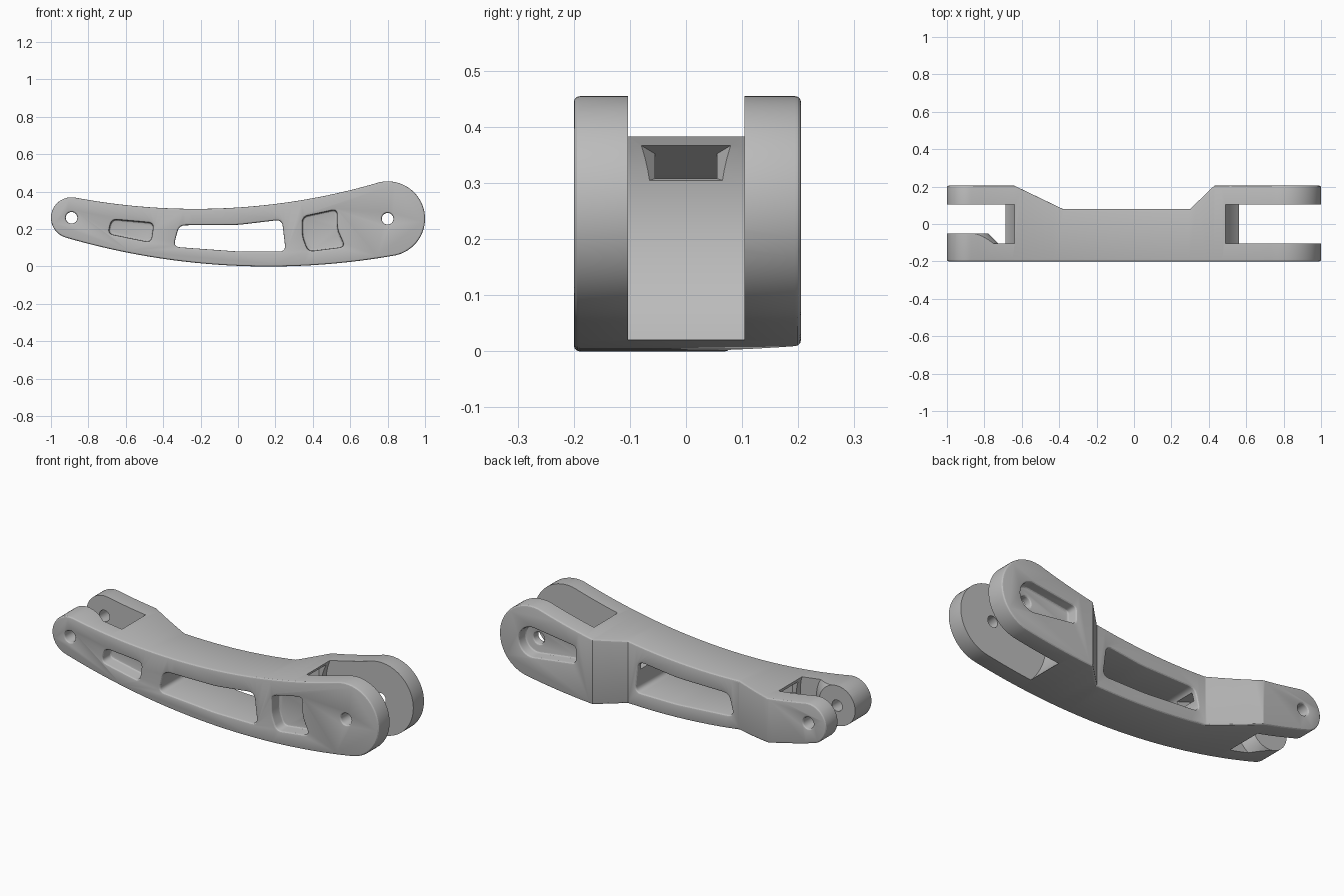
import bpy, bmesh
from math import sin, cos, atan2, radians, pi
from mathutils import Vector

old = bpy.data.objects.get("Cube")
if old:
    bpy.data.objects.remove(old, do_unlink=True)

metal = bpy.data.materials.new("plain grey")
metal.use_nodes = True
GREY = (0.5, 0.5, 0.5, 1)
metal.diffuse_color = GREY
metal.node_tree.nodes["Principled BSDF"].inputs["Base Color"].default_value = GREY

FRONT, BACK = -0.2, 0.205
SMALL, BIG = (-0.89, 0.26), (0.8, 0.255)   # hinge centres in x, z


def loft(name, rings):
    """Closed solid through matching rings of points."""
    bm = bmesh.new()
    loops = [[bm.verts.new(p) for p in ring] for ring in rings]
    n = len(loops[0])
    for a, b in zip(loops, loops[1:]):
        for i in range(n):
            bm.faces.new((a[i], a[(i + 1) % n], b[(i + 1) % n], b[i]))
    bm.faces.new(loops[0])
    bm.faces.new(loops[-1][::-1])
    bmesh.ops.recalc_face_normals(bm, faces=bm.faces)
    mesh = bpy.data.meshes.new(name)
    bm.to_mesh(mesh)
    bm.free()
    ob = bpy.data.objects.new(name, mesh)
    bpy.context.collection.objects.link(ob)
    mesh.materials.append(metal)
    return ob


def prism(name, pts, y0, y1):
    return loft(name, [[(x, y, z) for x, z in pts] for y in (y0, y1)])


def arc(c, r, a0, a1, n):
    angles = [radians(a0 + (a1 - a0) * i / n) for i in range(n + 1)]
    return [(c[0] + r * cos(a), c[1] + r * sin(a)) for a in angles]


def circle(c, r, n=64):
    return arc(c, r, 0, 360, n)[:-1]


def arc_through(p, q, s, n):
    """Points strictly between p and s on the circle through p, q, s."""
    (ax, ay), (bx, by), (cx, cy) = p, q, s
    d = 2 * (ax * (by - cy) + bx * (cy - ay) + cx * (ay - by))
    a, b, c = (x * x + y * y for x, y in (p, q, s))
    o = ((a * (by - cy) + b * (cy - ay) + c * (ay - by)) / d,
         (a * (cx - bx) + b * (ax - cx) + c * (bx - ax)) / d)
    r = (Vector(p) - Vector(o)).length
    t0, t1 = (atan2(e[1] - o[1], e[0] - o[0]) * 180 / pi for e in (p, s))
    return arc(o, r, t0, t1, n)[1:-1]


def rounded(corners, r, n=5):
    """Polygon with each corner replaced by a smooth curve."""
    out = []
    for i, p in enumerate(corners):
        p = Vector(p)
        a = p + (Vector(corners[i - 1]) - p).normalized() * r
        b = p + (Vector(corners[(i + 1) % len(corners)]) - p).normalized() * r
        for k in range(n + 1):
            t = k / n
            out.append(tuple(a * (1 - t) ** 2 + p * 2 * t * (1 - t) + b * t * t))
    return out


def cut(target, cutter):
    mod = target.modifiers.new("cut", 'BOOLEAN')
    mod.operation, mod.object, mod.solver = 'DIFFERENCE', cutter, 'EXACT'
    cutter.hide_render = True
    apply_all(target)
    bpy.data.objects.remove(cutter, do_unlink=True)


def apply_all(ob):
    deps = bpy.context.evaluated_depsgraph_get()
    deps.update()
    mesh = bpy.data.meshes.new_from_object(ob.evaluated_get(deps))
    ob.modifiers.clear()
    ob.data = mesh


# Arm outline: two round hinge ends joined by long arcs
big_end = arc(BIG, 0.2, -78, 110, 36)
small_end = arc(SMALL, 0.11, 80, 254, 28)
outline = (big_end + arc_through(big_end[-1], (-0.2, 0.308), small_end[0], 36)
           + small_end + arc_through(small_end[-1], (0.13, 0.0), big_end[0], 36))
arm = prism("link_arm", outline, FRONT, BACK)

# Waist cut into the back
waist = [(-0.64, BACK), (-0.38, 0.08), (0.3, 0.08), (0.43, BACK), (0.53, 0.3), (-0.84, 0.3)]
cut(arm, loft("waist_cutter", [[(x, y, z) for x, y in waist] for z in (-0.2, 0.7)]))

# Central window and the two shallow front pockets
window = [(-0.345, 0.105), (-0.315, 0.22), (0.0, 0.222), (0.235, 0.25), (0.255, 0.08), (0.0, 0.08)]
cut(arm, prism("window_cutter", rounded(window, 0.035), -0.4, 0.4))
small_pocket = [(-0.695, 0.175), (-0.675, 0.252), (-0.45, 0.232), (-0.465, 0.128)]
big_pocket = [(0.345, 0.265), (0.53, 0.305), (0.53, 0.2), (0.572, 0.105), (0.375, 0.08), (0.345, 0.16)]
for pocket in (small_pocket, big_pocket):
    cut(arm, prism("pocket_cutter", rounded(pocket, 0.03), -0.4, FRONT + 0.07))

# Tapered pocket around the big hinge, on the back
tail = [(0.535, 0.21), (0.535, 0.3)]
keyhole = arc(BIG, 0.08, -100, 100, 24) + rounded([(0.8, 0.335), tail[1], tail[0], (0.8, 0.175)], 0.02)[6:18]
cut(arm, prism("keyhole_cutter", keyhole, BACK - 0.06, 0.4))

# Hinge pin holes
for centre in (SMALL, BIG):
    cut(arm, prism("pin_cutter", circle(centre, 0.031, 32), -0.4, 0.4))

# Soft outer edges
soft = arm.modifiers.new("soft_edges", 'BEVEL')
soft.width, soft.segments = 0.011, 3
soft.limit_method, soft.angle_limit = 'ANGLE', radians(58)
soft.use_clamp_overlap = False
apply_all(arm)

# Fork slots, round about each hinge; the small one leaves a conical boss
big_slot = prism("big_slot_cutter", circle(BIG, 0.335, 96), -0.103, 0.104)
cut(arm, big_slot)
small_slot = prism("small_slot_cutter", circle(SMALL, 0.262, 96), -0.103, 0.104)
boss = loft("boss_shape", [[(x, y, z) for x, z in circle(SMALL, r)]
                           for y, r in ((-0.14, 0.2), (-0.05, 0.11))])
cut(small_slot, boss)
cut(arm, small_slot)


# Sloping channels from each fork into the window, with flared mouths
def channel(*stations):
    rings = [[(x, sy * w, z + sz * h) for sy, sz in ((-1, -1), (1, -1), (1, 1), (-1, 1))]
             for x, z, w, h in stations]
    cut(arm, loft("channel_cutter", rings))


channel((0.49, 0.334, 0.085, 0.036), (0.458, 0.33, 0.055, 0.022), (0.22, 0.21, 0.055, 0.022))
channel((-0.645, 0.285, 0.085, 0.036), (-0.613, 0.28, 0.055, 0.022), (-0.31, 0.18, 0.055, 0.022))

bpy.ops.object.select_all(action='DESELECT')
arm.select_set(True)
bpy.context.view_layer.objects.active = arm
bpy.ops.object.shade_smooth_by_angle(angle=radians(25))
